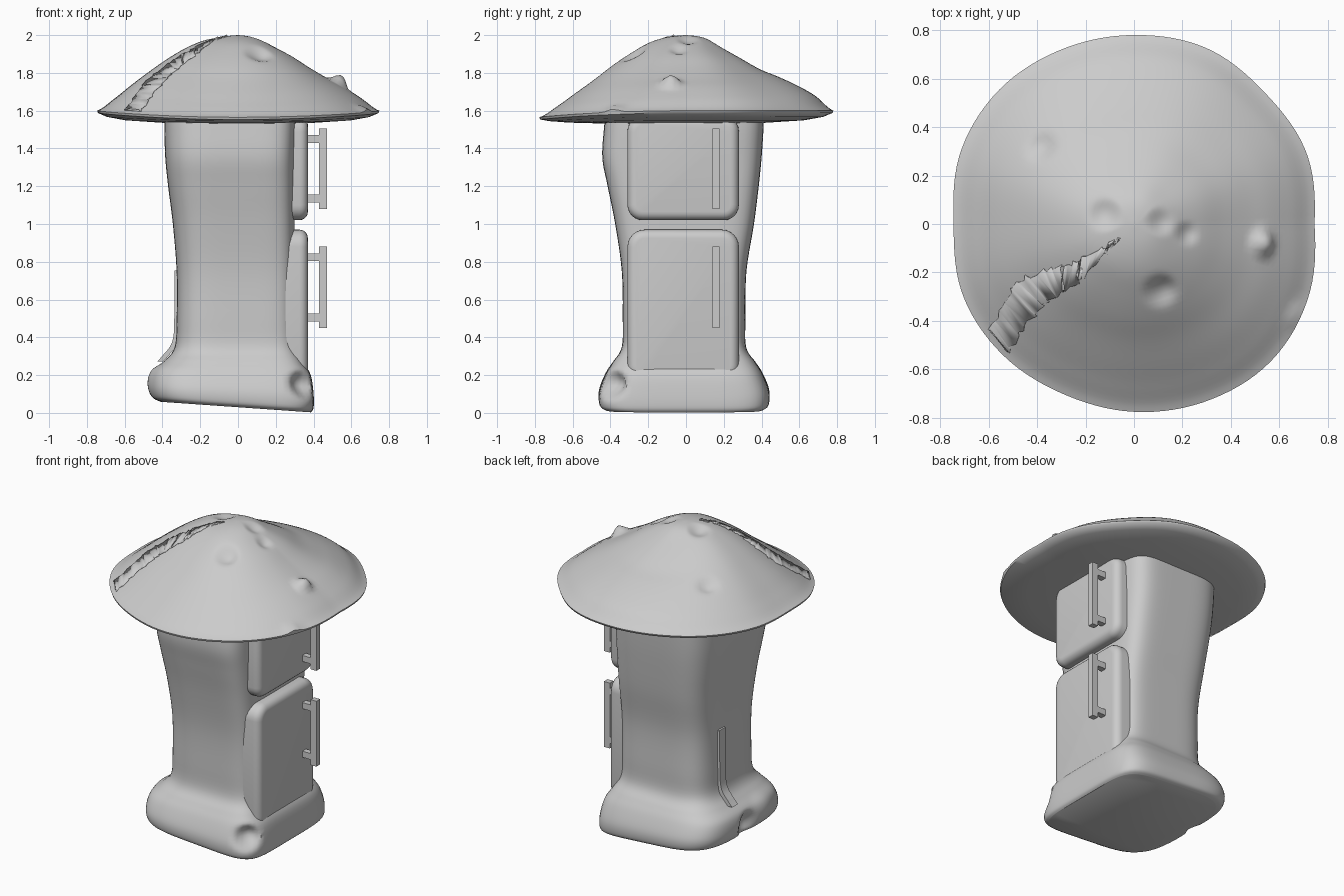
import bpy, bmesh, math, random
from mathutils import Vector

if "Cube" in bpy.data.objects:
    bpy.data.objects.remove(bpy.data.objects["Cube"])

random.seed(4)
grey = bpy.data.materials.new("soft grey")
grey.diffuse_color = (0.6, 0.6, 0.6, 1)
grey.use_nodes = True
grey.node_tree.nodes["Principled BSDF"].inputs["Base Color"].default_value = grey.diffuse_color


def finish(name, bm, angle=40, recalc=True):
    if recalc:
        bmesh.ops.recalc_face_normals(bm, faces=bm.faces)
    me = bpy.data.meshes.new(name)
    bm.to_mesh(me)
    bm.free()
    me.materials.append(grey)
    ob = bpy.data.objects.new(name, me)
    bpy.context.collection.objects.link(ob)
    bpy.ops.object.select_all(action='DESELECT')
    ob.select_set(True)
    bpy.context.view_layer.objects.active = ob
    bpy.ops.object.shade_smooth_by_angle(angle=math.radians(angle))
    return ob


def spline(p0, p1, p2, p3, u):
    return 0.5 * (2 * p1 + (p2 - p0) * u + (2 * p0 - 5 * p1 + 4 * p2 - p3) * u * u
                  + (3 * p1 - p0 - 3 * p2 + p3) * u ** 3)


def sample(vals, f):
    # smooth value at fractional index f
    n = len(vals) - 1
    i = min(int(f), n - 1)
    return spline(vals[max(i - 1, 0)], vals[i], vals[i + 1], vals[min(i + 2, n)], f - i)


def skin(bm, rings):
    for a, b in zip(rings, rings[1:]):
        n = len(a)
        for i in range(n):
            bm.faces.new((a[i], a[(i + 1) % n], b[(i + 1) % n], b[i]))


def dent(p, dents):
    # local push of a surface point
    for centre, radius, push in dents:
        d = (p - Vector(centre)).length / radius
        if d < 1:
            p = p + Vector(push) * (1 - d * d) ** 2
    return p


# ---- stem body: z, left, right, front, back
ROWS = [(0.0, -.41, .385, -.43, .41), (.025, -.45, .40, -.458, .438), (.10, -.465, .40, -.46, .44),
        (.20, -.45, .385, -.425, .405), (.27, -.39, .345, -.385, .365), (.35, -.335, .31, -.34, .318),
        (.50, -.325, .30, -.335, .315), (.75, -.325, .30, -.34, .32), (1.0, -.345, .30, -.375, .36),
        (1.2, -.37, .30, -.415, .385), (1.35, -.385, .30, -.443, .40), (1.5, -.39, .305, -.435, .41),
        (1.58, -.39, .305, -.425, .41)]
BODY_DENTS = [((.35, -.40, .15), .10, (-.04, .06, 0)), ((-.46, .02, .13), .10, (.06, 0, 0)),
              ((-.45, -.15, .15), .14, (-.015, 0, .01))]


def row_at(f):
    return [sample([r[k] for r in ROWS], f) for k in range(5)]


bm = bmesh.new()
rings = []
for j in range(61):
    z, xl, xr, yf, yb = row_at(j / 5)
    ring = []
    for i in range(112):
        a = math.tau * i / 112
        c, s = math.cos(a), math.sin(a)
        p = 6 if c > 0 else 4
        r = (abs(c) ** p + abs(s) ** p) ** (-1 / p)
        x = (xl + xr) / 2 + (xr - xl) / 2 * r * c
        y = (yf + yb) / 2 + (yb - yf) / 2 * r * s
        tilt = (0.03 - 0.07 * x) * max(0, 1 - z / 0.3)
        ring.append(bm.verts.new(dent(Vector((x, y, z + tilt)), BODY_DENTS)))
    rings.append(ring)
skin(bm, rings)
bm.faces.new(rings[0])
bm.faces.new(rings[-1])
finish("stem_body", bm, 50)

# ---- mushroom cap
RADII = [.745, .77, .765, .785, .78, .78, .785, .775, .745, .765, .765, .76, .775, .79, .80, .78, .745]
RIGHT = [2.0, 1.985, 1.94, 1.89, 1.83, 1.775, 1.725, 1.665, 1.60]
BACK = [2.0, 1.985, 1.93, 1.875, 1.82, 1.78, 1.735, 1.68, 1.60]
LEFT = [2.0, 1.99, 1.97, 1.93, 1.875, 1.81, 1.74, 1.665, 1.60]
FRONT = [2.0, 1.99, 1.96, 1.905, 1.84, 1.765, 1.695, 1.625, 1.565]
CAP_DENTS = [((-.12, .04, 1.98), .08, (0, 0, -.025)), ((.11, .01, 1.98), .07, (0, 0, -.02)),
             ((.22, -.04, 1.93), .06, (0, 0, -.02)), ((.11, -.28, 1.91), .09, (.01, .01, -.03)),
             ((.53, -.08, 1.74), .07, (.02, 0, .045)), ((-.38, .32, 1.8), .08, (0, 0, -.025)),
             ((.67, -.38, 1.6), .07, (0, 0, .02))]


def cap_radius(a):
    return sample(RADII, (a % math.tau) / math.tau * 16)


def cap_height(a, t):
    c, s = math.cos(a), math.sin(a)
    side = RIGHT if c > 0 else LEFT
    end = BACK if s > 0 else FRONT
    return c * c * sample(side, t * 8) + s * s * sample(end, t * 8)


bm = bmesh.new()
N = 120
angles = [math.tau * i / N for i in range(N)]
rings = []
for j in range(1, 41):
    t = j / 40
    rings.append([bm.verts.new(dent(Vector((cap_radius(a) * t * math.cos(a), cap_radius(a) * t * math.sin(a),
                                            cap_height(a, t))), CAP_DENTS)) for a in angles])
# thin rim and nearly flat underside
for t, drop in ((.995, 0), (.93, .35), (.8, .65), (.5, .9), (.1, 1)):
    rings.append([bm.verts.new((cap_radius(a) * t * math.cos(a), cap_radius(a) * t * math.sin(a),
                                (cap_height(a, 1) - .012) * (1 - drop) + 1.528 * drop)) for a in angles])
skin(bm, rings)
top = bm.verts.new((0, 0, 2.0))
for i in range(N):
    bm.faces.new((top, rings[0][i], rings[0][(i + 1) % N]))
bm.faces.new(rings[-1])
finish("mushroom_cap", bm, 50)

# ---- jagged streak lying on the cap
UPPER = [(-.05, -.05), (-.25, -.16), (-.47, -.24), (-.60, -.43)]
LOWER = [(-.08, -.08), (-.26, -.26), (-.37, -.33), (-.53, -.53)]
bm = bmesh.new()
pairs = []
for k in range(46):
    f = k / 45 * 3
    pair = []
    for line in (UPPER, LOWER):
        x = sample([p[0] for p in line], f) + random.uniform(-.012, .012)
        y = sample([p[1] for p in line], f) + random.uniform(-.012, .012)
        a = math.atan2(y, x)
        t = min(math.hypot(x, y) / cap_radius(a), .99)
        pair.append(bm.verts.new((x, y, cap_height(a, t) + .006)))
    pairs.append(pair)
for (a, b), (c, d) in zip(pairs, pairs[1:]):
    bm.faces.new((a, c, d, b))
streak = finish("cap_streak", bm, 40, False)
mod = streak.modifiers.new("thickness", 'SOLIDIFY')
mod.thickness = .007
mod.offset = -1


# ---- boxes for doors and handles
def box(bm, lo, hi):
    geo = bmesh.ops.create_cube(bm, size=1)
    for v in geo['verts']:
        v.co = [l + (h - l) * (c + .5) for l, h, c in zip(lo, hi, v.co)]


def door(name, z0, z1, corner):
    bm = bmesh.new()
    box(bm, (.15, -.31, z0), (.37, .28, z1))
    edges = [e for e in bm.edges if abs(e.verts[0].co.x - e.verts[1].co.x) > .1]
    bmesh.ops.bevel(bm, geom=edges, offset=corner, segments=6, profile=.5, affect='EDGES')
    edges = [e for e in bm.edges if all(v.co.x > .36 for v in e.verts)]
    bmesh.ops.bevel(bm, geom=edges, offset=.045, segments=5, profile=.5, affect='EDGES')
    finish(name, bm, 40)


def handle(name, z0, z1):
    bm = bmesh.new()
    box(bm, (.43, .14, z0), (.472, .178, z1))
    for z in (z0 + .055, z1 - .055):
        box(bm, (.35, .14, z - .02), (.44, .178, z + .02))
    finish(name, bm, 30)


door("upper_door", 1.02, 1.57, .08)
door("lower_door", .16, .97, .09)
handle("upper_handle", 1.08, 1.505)
handle("lower_handle", .45, .88)

# ---- flat cord strip down the left side
bm = bmesh.new()
rings = []
for k in range(16):
    z, xl = row_at(3.6 + k / 15 * 3.3)[:2]
    rings.append([bm.verts.new((xl + dx, y, z + .03)) for dx, y in
                  ((.02, .07), (-.012, .07), (-.012, .13), (.02, .13))])
skin(bm, rings)
bm.faces.new(rings[0])
bm.faces.new(rings[-1])
finish("side_cord", bm, 40)
